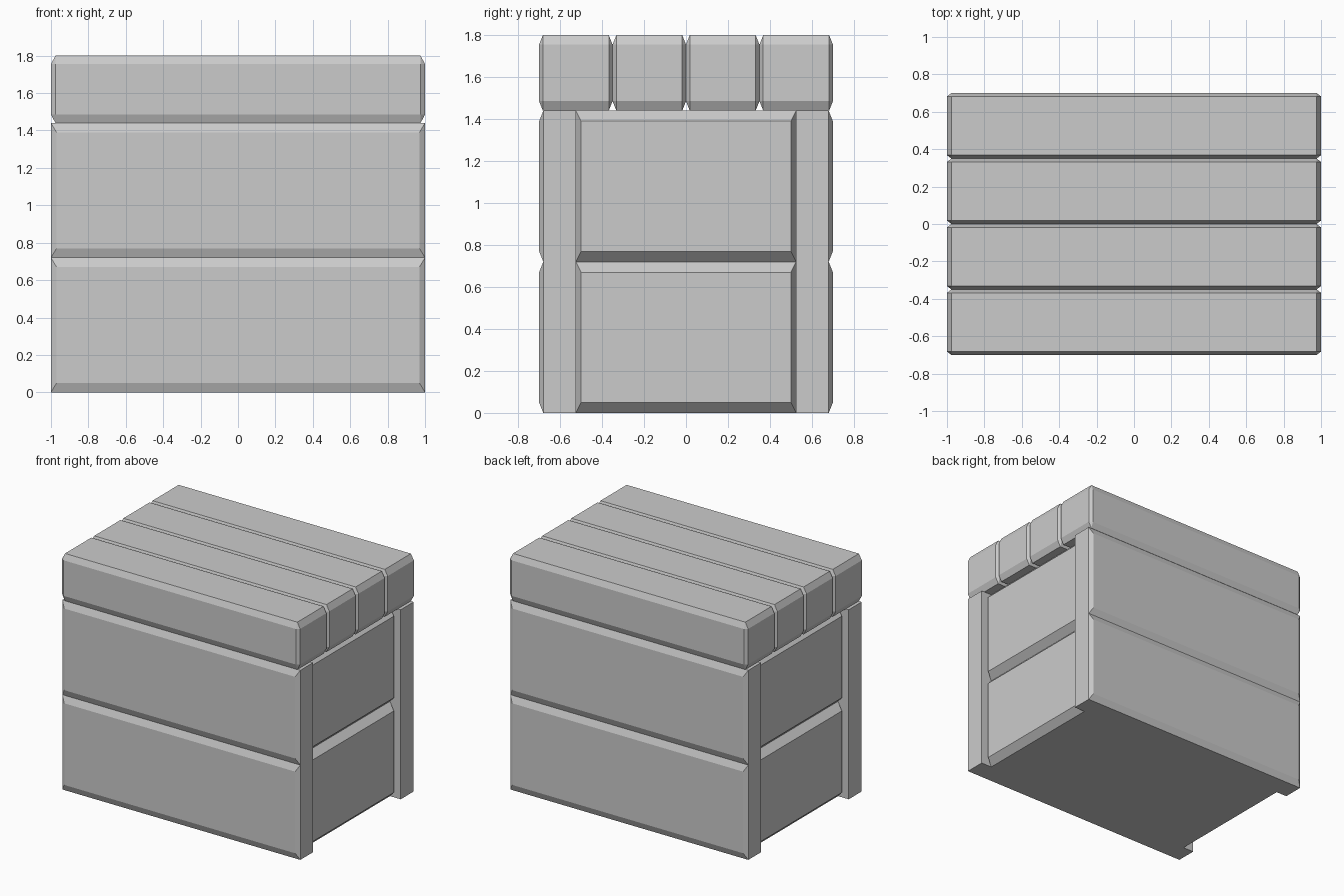
import bpy
import bmesh
from mathutils import Matrix, Vector

old = bpy.data.objects.get("Cube")
if old:
    bpy.data.objects.remove(old, do_unlink=True)

GREY = (0.6, 0.6, 0.6, 1.0)
grey = bpy.data.materials.new("plain_grey")
grey.use_nodes = True
grey.diffuse_color = GREY
grey.node_tree.nodes["Principled BSDF"].inputs["Base Color"].default_value = GREY


def add_object(name, bm):
    bmesh.ops.recalc_face_normals(bm, faces=bm.faces)
    mesh = bpy.data.meshes.new(name)
    bm.to_mesh(mesh)
    bm.free()
    mesh.materials.append(grey)
    obj = bpy.data.objects.new(name, mesh)
    bpy.context.collection.objects.link(obj)
    return obj


def chamfered_box(name, centre, size, chamfer):
    """Box whose chamfer has its own depth along each axis."""
    bm = bmesh.new()
    bmesh.ops.create_cube(bm, size=1)
    bmesh.ops.scale(bm, verts=bm.verts, vec=[s / c for s, c in zip(size, chamfer)])
    bmesh.ops.bevel(bm, geom=bm.edges[:], offset=1, segments=1, affect='EDGES')
    bmesh.ops.scale(bm, verts=bm.verts, vec=chamfer)
    bmesh.ops.translate(bm, verts=bm.verts, vec=centre)
    return add_object(name, bm)


# Crate body: H-shaped footprint with recessed ends, raised in two storeys
HALF_Y, POST_Y, RECESS, STOREY = 0.68, 0.525, 0.09, 0.72
inner = 1 - RECESS
quarter = [(1, HALF_Y), (1, POST_Y), (inner, POST_Y)]
half = quarter + [(x, -y) for x, y in reversed(quarter)]
outline = half + [(-x, -y) for x, y in half]

bm = bmesh.new()
base = bm.faces.new([bm.verts.new((x, y, 0)) for x, y in outline])
top = [base]
for level in range(2):
    grown = bmesh.ops.extrude_face_region(bm, geom=top, use_keep_orig=(level == 0))["geom"]
    top = [g for g in grown if isinstance(g, bmesh.types.BMFace)]
    rim = [g for g in grown if isinstance(g, bmesh.types.BMVert)]
    bmesh.ops.translate(bm, verts=rim, vec=(0, 0, STOREY))
bmesh.ops.recalc_face_normals(bm, faces=bm.faces)

# Raised panels: each wide wall face is pushed out with sloping borders
walls = [f for f in bm.faces if abs(f.normal.z) < 0.1
         and max(e.calc_length() for e in f.edges) > 1]
panels = bmesh.ops.extrude_discrete_faces(bm, faces=walls)["faces"]
for panel in panels:
    on_end = abs(panel.normal.x) > 0.5
    rise = 0.05 if on_end else 0.02
    margin = Vector((0, 0.025, 0.05)) if on_end else Vector((0.03, 0, 0.05))
    centre, push = panel.calc_center_median(), panel.normal * rise
    for v in panel.verts:
        side = v.co - centre
        v.co += push - Vector([m if s > 0 else -m for m, s in zip(margin, side)])
add_object("crate_body", bm)

# Four lid planks running side to side
PLANK = 0.35
for i in range(4):
    chamfered_box(f"lid_plank_{i + 1}", (0, (i - 1.5) * PLANK, 1.62),
                  (2, PLANK, 0.36), (0.024, 0.018, 0.045))
